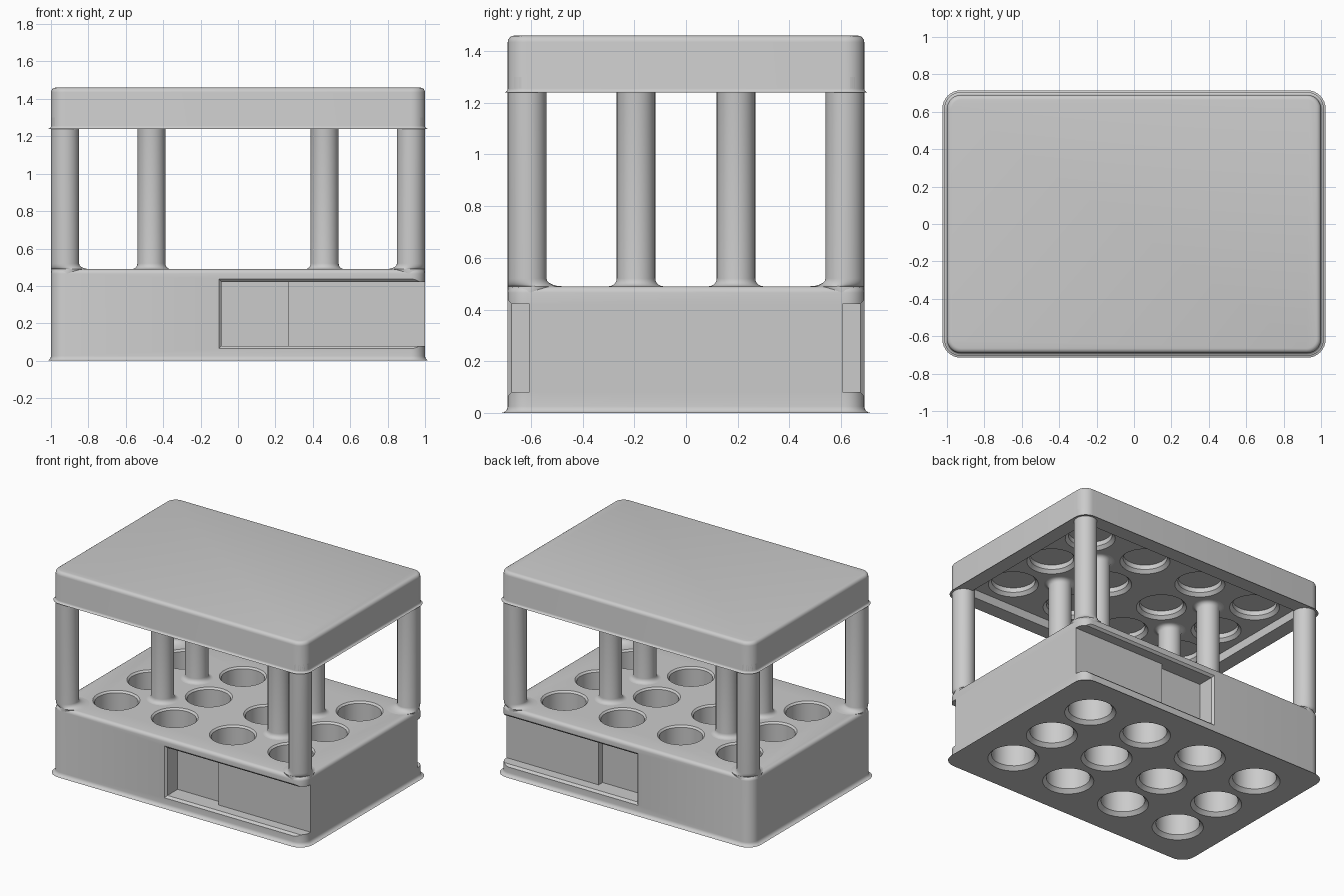
import bpy
import bmesh
from math import cos, sin, pi, radians

if "Cube" in bpy.data.objects:
    bpy.data.objects.remove(bpy.data.objects["Cube"])

W, D, H = 1.0, 0.69, 1.46            # half width, half depth, height
BASE_TOP, RIM, CEILING = 0.49, 1.24, 1.30
POST_R = 0.075
PITCH_X, PITCH_Y = 0.463, 0.387
HOLE_R = 0.142

grey = bpy.data.materials.new("plain grey")
grey.use_nodes = True
grey.diffuse_color = (0.6, 0.6, 0.6, 1)
grey.node_tree.nodes["Principled BSDF"].inputs["Base Color"].default_value = (0.6, 0.6, 0.6, 1)


def finish(name, bm):
    """Turn a bmesh into a named, coloured object."""
    bmesh.ops.recalc_face_normals(bm, faces=bm.faces[:])
    mesh = bpy.data.meshes.new(name)
    bm.to_mesh(mesh)
    bm.free()
    mesh.materials.append(grey)
    obj = bpy.data.objects.new(name, mesh)
    bpy.context.collection.objects.link(obj)
    return obj


def activate(obj):
    bpy.ops.object.select_all(action='DESELECT')
    obj.select_set(True)
    bpy.context.view_layer.objects.active = obj


def smooth(obj):
    activate(obj)
    bpy.ops.object.shade_smooth_by_angle(angle=radians(35))


def cut(obj, cutter):
    """Subtract a cutter and remove it."""
    cutter.hide_render = True
    activate(obj)
    mod = obj.modifiers.new("cut", 'BOOLEAN')
    mod.operation = 'DIFFERENCE'
    mod.solver = 'EXACT'
    mod.object = cutter
    bpy.ops.object.modifier_apply(modifier=mod.name)
    bpy.data.objects.remove(cutter)


def loft(bm, rings):
    """Skin equal-length rings of points and cap both ends."""
    loops = [[bm.verts.new(p) for p in ring] for ring in rings]
    n = len(loops[0])
    for a, b in zip(loops, loops[1:]):
        for i in range(n):
            j = (i + 1) % n
            bm.faces.new((a[i], a[j], b[j], b[i]))
    bm.faces.new(loops[0])
    bm.faces.new(loops[-1])


def circle(x, y, z, r, n=32):
    return [(x + r * cos(2 * pi * i / n), y + r * sin(2 * pi * i / n), z) for i in range(n)]


def rounded_block(name, hx, hy, z0, z1, corner, bottom=0, top=0):
    """Box with rounded upright corners and softened rims."""
    bm = bmesh.new()
    loft(bm, [[(-hx, -hy, z), (hx, -hy, z), (hx, hy, z), (-hx, hy, z)] for z in (z0, z1)])
    upright = [e for e in bm.edges if abs(e.verts[0].co.z - e.verts[1].co.z) > 0.01]
    bmesh.ops.bevel(bm, geom=upright, offset=corner, segments=8, profile=0.5, affect='EDGES')
    for z, size in ((z0, bottom), (z1, top)):
        if size:
            rim = [e for e in bm.edges if all(abs(v.co.z - z) < 1e-4 for v in e.verts)]
            bmesh.ops.bevel(bm, geom=rim, offset=size, segments=4, profile=0.5, affect='EDGES')
    return finish(name, bm)


def hole_cutters(profile):
    """Four by three grid of turned cutters."""
    bm = bmesh.new()
    for i in range(4):
        for j in range(3):
            x, y = (i - 1.5) * PITCH_X, (j - 1) * PITCH_Y
            loft(bm, [circle(x, y, z, r) for r, z in profile])
    return finish("hole_cutter", bm)


def side_cutters(x0, x1, z0, z1, levels):
    """Mirrored front and back pockets; levels are (distance out, flare)."""
    bm = bmesh.new()
    for s in (-1, 1):
        loft(bm, [[(x0 - f, s * y, z0 - f), (x1, s * y, z0 - f),
                   (x1, s * y, z1 + f), (x0 - f, s * y, z1 + f)] for y, f in levels])
    return finish("pocket_cutter", bm)


# Base with countersunk tube holes
base = rounded_block("base", W, D, 0, BASE_TOP, POST_R, 0.025, 0.025)
cut(base, hole_cutters([(HOLE_R + 0.034, -0.01), (HOLE_R, 0.025),
                        (HOLE_R, BASE_TOP - 0.012), (HOLE_R + 0.022, BASE_TOP + 0.01)]))

# Label slots on front and back, open at one end, with a deeper window
cut(base, side_cutters(-0.087, W + 0.1, 0.08, 0.422, [(0.605, 0), (D - 0.015, 0), (D + 0.01, 0.025)]))
cut(base, side_cutters(-0.087, 0.27, 0.08, 0.422, [(0.56, 0), (0.62, 0)]))
smooth(base)

# Top slab, hollowed from below, with shallow sockets
top = rounded_block("top_slab", W, D, RIM, H, POST_R, 0.015, 0.025)
cut(top, rounded_block("hollow_cutter", W - 0.09, D - 0.09, RIM - 0.1, CEILING, 0.05))
cut(top, hole_cutters([(HOLE_R + 0.03, CEILING - 0.01), (HOLE_R, CEILING + 0.022),
                       (HOLE_R, CEILING + 0.055)]))
smooth(top)

# Fillet steps shared by posts and pillars: (outward flare, height above the joint)
FILLET_R = 0.03
fillet = [(FILLET_R * (1 - sin(a)), FILLET_R * (1 - cos(a)))
          for a in (i * pi / 10 for i in range(6))]

# Inner pillars, flared at both ends
for sx, side in ((-1, "right"), (1, "left")):
    for sy, end in ((-1, "front"), (1, "back")):
        x, y = sx * PITCH_X, sy * PITCH_Y / 2
        bm = bmesh.new()
        loft(bm, [circle(x, y, BASE_TOP + h, POST_R + f) for f, h in fillet]
             + [circle(x, y, CEILING - h, POST_R + f) for f, h in reversed(fillet)])
        smooth(finish(f"{end}_{side}_pillar", bm))

        # Corner post, flared only towards the inside
        cx, cy = W - POST_R, D - POST_R
        bm = bmesh.new()
        rings = [circle(sx * cx, sy * cy, BASE_TOP - 0.04, POST_R)]
        rings += [circle(sx * (cx - f), sy * (cy - f), BASE_TOP + h, POST_R + f) for f, h in fillet]
        rings += [circle(sx * cx, sy * cy, CEILING, POST_R)]
        loft(bm, rings)
        smooth(finish(f"{end}_{side}_corner_post", bm))
